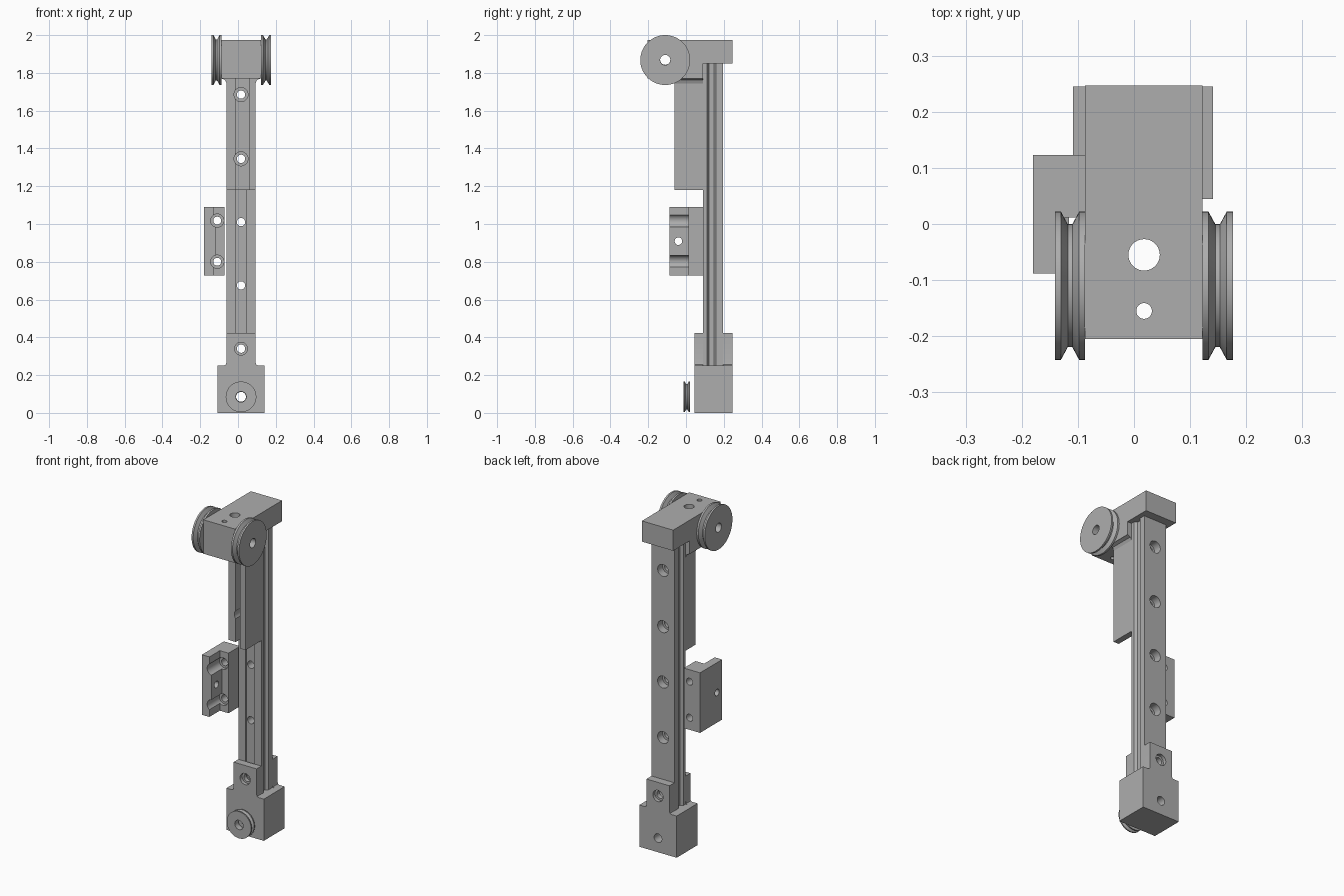
import bpy, bmesh, math
from mathutils import Vector

if "Cube" in bpy.data.objects:
    bpy.data.objects.remove(bpy.data.objects["Cube"], do_unlink=True)

CX = 0.016  # centre line of rail, blocks and pulleys
AXES = {"X": Vector((1, 0, 0)), "Y": Vector((0, 1, 0)), "Z": Vector((0, 0, 1))}

grey = bpy.data.materials.new("machined grey")
grey.use_nodes = True
grey.diffuse_color = (0.42, 0.42, 0.42, 1)
grey.node_tree.nodes["Principled BSDF"].inputs["Base Color"].default_value = (0.42, 0.42, 0.42, 1)


def finish(name, bm):
    bmesh.ops.recalc_face_normals(bm, faces=bm.faces)
    mesh = bpy.data.meshes.new(name)
    bm.to_mesh(mesh)
    bm.free()
    mesh.materials.append(grey)
    obj = bpy.data.objects.new(name, mesh)
    bpy.context.collection.objects.link(obj)
    return obj


def place(axis, a, b, t):
    """Point with in-plane coordinates a, b and position t along the axis."""
    return {"X": (t, a, b), "Y": (a, t, b), "Z": (a, b, t)}[axis]


def prism(name, axis, profile, start, end):
    bm = bmesh.new()
    face = bm.faces.new([bm.verts.new(place(axis, a, b, start)) for a, b in profile])
    new = bmesh.ops.extrude_face_region(bm, geom=[face])["geom"]
    verts = [g for g in new if isinstance(g, bmesh.types.BMVert)]
    bmesh.ops.translate(bm, verts=verts, vec=AXES[axis] * (end - start))
    return finish(name, bm)


def box(name, x, y, z):
    return prism(name, "Z", [(x[0], y[0]), (x[1], y[0]), (x[1], y[1]), (x[0], y[1])], *z)


def circle(a, b, r, n=40):
    return [(a + r * math.cos(2 * math.pi * i / n), b + r * math.sin(2 * math.pi * i / n))
            for i in range(n)]


def boolean(obj, other, operation):
    mod = obj.modifiers.new("cut", "BOOLEAN")
    mod.operation, mod.solver, mod.object = operation, "EXACT", other
    bpy.context.view_layer.objects.active = obj
    bpy.ops.object.modifier_apply(modifier=mod.name)
    bpy.data.objects.remove(other, do_unlink=True)


def drill(obj, axis, a, b, r, start, end):
    boolean(obj, prism("cutter", axis, circle(a, b, r), start, end), "DIFFERENCE")


def smooth(obj):
    bpy.ops.object.select_all(action="DESELECT")
    obj.select_set(True)
    bpy.context.view_layer.objects.active = obj
    bpy.ops.object.shade_smooth_by_angle(angle=math.radians(25))


def pulley(name, axis, a, b, middle, radius, half, bore):
    """Grooved wheel: a closed cross-section spun around its axis."""
    depth = radius * 0.17
    section = [(bore, -half), (radius, -half), (radius, -half * 0.6), (radius - depth, -half * 0.15),
               (radius - depth, half * 0.15), (radius, half * 0.6), (radius, half), (bore, half)]
    bm = bmesh.new()
    steps = 64
    rings = []
    for i in range(steps):
        t = 2 * math.pi * i / steps
        rings.append([bm.verts.new(place(axis, a + r * math.cos(t), b + r * math.sin(t), middle + h))
                      for r, h in section])
    for i in range(steps):
        p, q = rings[i], rings[(i + 1) % steps]
        for j in range(len(section)):
            k = (j + 1) % len(section)
            bm.faces.new((p[j], p[k], q[k], q[j]))
    smooth(finish(name, bm))


def mirrored(half):
    """Complete a profile drawn as offsets on the +x side of the centre line."""
    return [(CX + x, y) for x, y in half] + [(CX - x, y) for x, y in reversed(half)]


# Grooved rail with counterbored screw holes
rail = prism("rail", "Z", mirrored([(0.028, 0.1), (0.028, 0.09), (0.077, 0.09), (0.077, 0.11),
                                    (0.06, 0.122), (0.06, 0.147), (0.077, 0.16), (0.077, 0.197)]),
             0.2, 1.85)
for z in (0.34, 0.675, 1.01, 1.345, 1.685):
    drill(rail, "Y", CX, z, 0.022, 0, 0.3)
    drill(rail, "Y", CX, z, 0.036, 0.15, 0.3)
smooth(rail)

# Stepped head block, with axle bore and two vertical holes
head = prism("head_block", "X", [(-0.205, 1.77), (0.09, 1.77), (0.09, 1.85), (0.247, 1.85),
                                 (0.247, 1.975), (-0.205, 1.975)], CX - 0.103, CX + 0.106)
drill(head, "X", -0.11, 1.87, 0.027, -0.2, 0.2)
drill(head, "Z", 0.018, -0.055, 0.028, 1.6, 2.1)
drill(head, "Z", 0.018, -0.155, 0.014, 1.6, 2.1)
smooth(head)

# Channelled arm below the head, flared where it meets the block
arm = prism("head_arm", "Z", [(-0.061, 0.09), (-0.061, -0.005), (-0.012, -0.005), (-0.012, 0.045),
                              (0.057, 0.045), (0.057, -0.06), (0.093, -0.06), (0.093, 0.09)],
            1.18, 1.77)
for z in (1.345, 1.685):
    drill(arm, "Y", CX, z, 0.037, -0.1, 0.06)
    drill(arm, "Y", CX, z, 0.022, 0, 0.12)
smooth(arm)
for side, x, out, front in (("left", 0.093, 0.025, -0.06), ("right", -0.061, -0.025, -0.005)):
    prism("arm_flare_" + side, "Y", [(x, 1.745), (x + out * 0.3, 1.763), (x + out, 1.77), (x, 1.77)],
          front, 0.09)

# Pulleys on both sides of the head, and the idler at the foot
pulley("head_pulley_right", "X", -0.11, 1.868, -0.114, 0.132, 0.027, 0.027)
pulley("head_pulley_left", "X", -0.11, 1.868, 0.149, 0.132, 0.027, 0.027)
pulley("foot_pulley", "Y", CX, 0.085, 0.004, 0.081, 0.018, 0.028)

# Foot clamp: solid base with a front and a back tab holding the rail
foot = box("foot_block", (CX - 0.125, CX + 0.125), (0.045, 0.245), (0, 0.252))
drill(foot, "Y", CX, 0.085, 0.026, 0, 0.3)
smooth(foot)
tab_profile = mirrored([(0.09, 0.25), (0.08, 0.256), (0.077, 0.268), (0.077, 0.422)])
for name, y0, y1, c0, c1 in (("front", 0.045, 0.09, 0, 0.065), ("back", 0.197, 0.245, 0.225, 0.3)):
    tab = prism("foot_tab_" + name, "Y", tab_profile, y0, y1)
    drill(tab, "Y", CX, 0.34, 0.022, 0, 0.3)
    drill(tab, "Y", CX, 0.34, 0.034, c0, c1)
    smooth(tab)

# Side bracket: angle profile with a boss, screw seats and a cross hole
bracket = prism("side_bracket", "Z", [(-0.18, 0.123), (-0.18, -0.088), (-0.13, -0.088),
                                      (-0.13, 0.012), (-0.072, 0.012), (-0.072, 0.123)],
                0.727, 1.09)
boolean(bracket, box("boss", (-0.14, -0.116), (-0.088, 0.02), (0.83, 0.99)), "UNION")
for z in (0.8, 1.018):
    drill(bracket, "Y", -0.11, z, 0.035, -0.2, 0.03)
    drill(bracket, "Y", -0.11, z, 0.021, -0.1, 0.2)
drill(bracket, "X", -0.04, 0.909, 0.02, -0.3, 0)
smooth(bracket)
